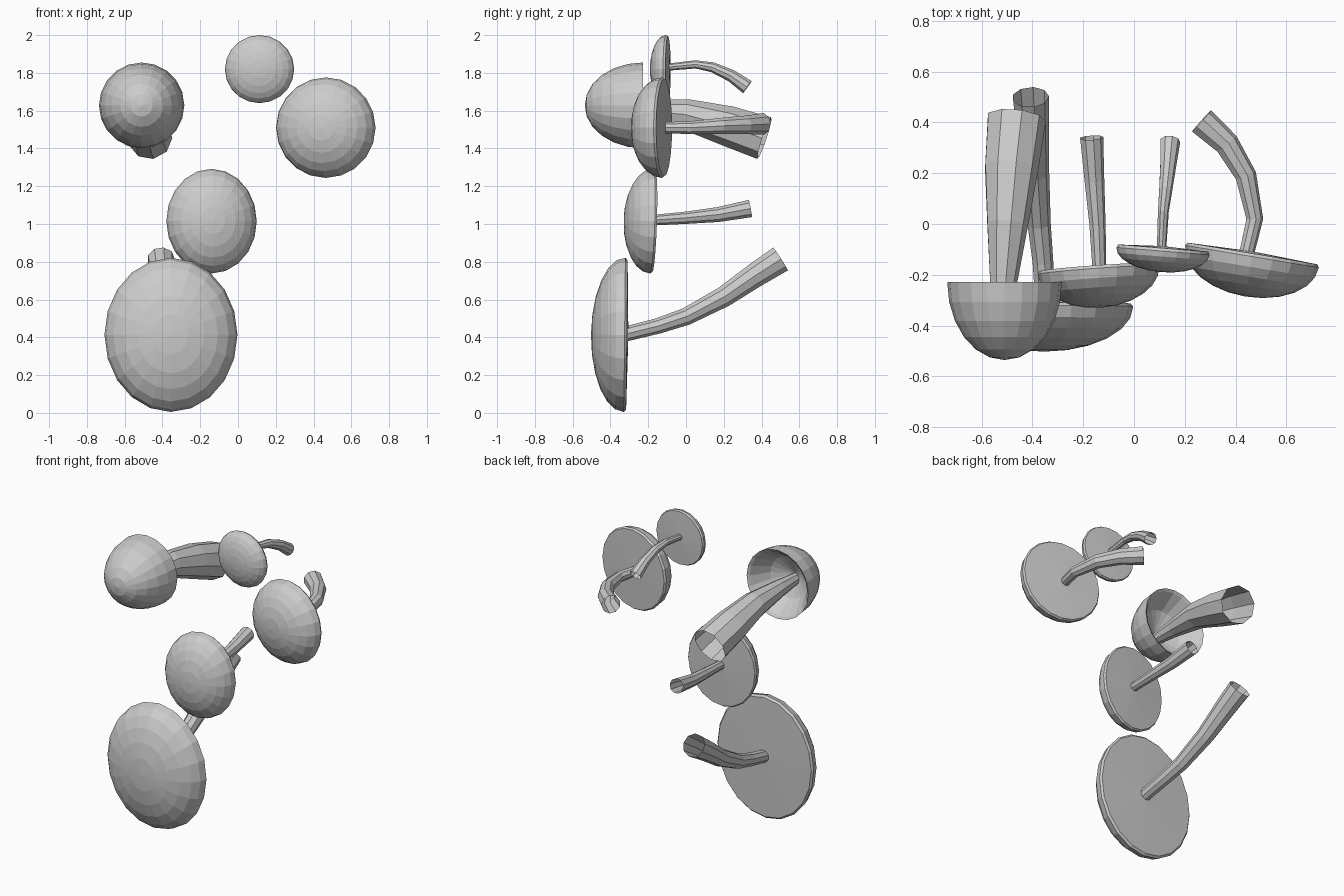
import bpy, bmesh, math
from mathutils import Vector, Matrix

if "Cube" in bpy.data.objects:
    bpy.data.objects.remove(bpy.data.objects["Cube"])


def finish(bm, name):
    bmesh.ops.recalc_face_normals(bm, faces=bm.faces[:])
    mesh = bpy.data.meshes.new(name)
    bm.to_mesh(mesh)
    bm.free()
    obj = bpy.data.objects.new(name, mesh)
    bpy.context.collection.objects.link(obj)
    return obj


def skin(bm, rings):
    n = len(rings[0])
    for a, b in zip(rings, rings[1:]):
        for i in range(n):
            j = (i + 1) % n
            bm.faces.new((a[i], a[j], b[j], b[i]))


def make_cap(name, center, rx, rz, depth, under, tilt_z=0.0, tilt_x=0.0, sides=20):
    """Dome bulging toward -y; 'under' lists (radius, y) of the gill side, last is the hub."""
    bm = bmesh.new()
    steps = 6
    profile = [(math.sin(math.pi / 2 * k / steps), -depth * math.cos(math.pi / 2 * k / steps))
               for k in range(1, steps + 1)]
    profile += under[:-1]
    rings = []
    for r, y in profile:
        rings.append([bm.verts.new((rx * r * math.cos(2 * math.pi * i / sides), y,
                                    rz * r * math.sin(2 * math.pi * i / sides)))
                      for i in range(sides)])
    skin(bm, rings)
    front = bm.verts.new((0, -depth, 0))
    hub = bm.verts.new((0, under[-1][1], 0))
    for i in range(sides):
        j = (i + 1) % sides
        bm.faces.new((front, rings[0][i], rings[0][j]))
        bm.faces.new((hub, rings[-1][i], rings[-1][j]))
    obj = finish(bm, name)
    obj.matrix_world = (Matrix.Translation(center) @ Matrix.Rotation(tilt_z, 4, 'Z')
                        @ Matrix.Rotation(tilt_x, 4, 'X'))


def make_stem(name, path, sides=9):
    """Open tube through (x, y, z, radius) points."""
    bm = bmesh.new()
    pts = [Vector(p[:3]) for p in path]
    rings = []
    for k, p in enumerate(pts):
        t = (pts[min(k + 1, len(pts) - 1)] - pts[max(k - 1, 0)]).normalized()
        u = t.cross(Vector((0, 0, 1))).normalized()
        v = u.cross(t)
        rings.append([bm.verts.new(p + path[k][3] * (math.cos(a) * u + math.sin(a) * v))
                      for a in (2 * math.pi * i / sides for i in range(sides))])
    skin(bm, rings)
    finish(bm, name)


flat = [(0.97, 0.012), (0, 0.02)]
bowl = [(0.93, -0.01), (0.6, -0.12), (0, -0.19)]

# Large low mushroom
make_cap("large_cap", (-0.355, -0.325, 0.413), 0.352, 0.408, 0.178, flat, 0, -0.01)
make_stem("large_stem", [(-0.35, -0.33, 0.415, 0.040), (-0.36, -0.15, 0.46, 0.042),
                         (-0.375, 0.0, 0.51, 0.047), (-0.39, 0.2, 0.615, 0.056),
                         (-0.40, 0.36, 0.725, 0.065), (-0.408, 0.50, 0.815, 0.073)])

# Middle mushroom
make_cap("middle_cap", (-0.14, -0.182, 1.015), 0.24, 0.277, 0.148, flat, 0.07, -0.03)
make_stem("middle_stem", [(-0.137, -0.18, 1.02, 0.028), (-0.145, 0.0, 1.033, 0.033),
                          (-0.157, 0.17, 1.05, 0.040), (-0.168, 0.34, 1.082, 0.047)])

# Round hollow mushroom with a thick stem
make_cap("round_cap", (-0.51, -0.228, 1.628), 0.226, 0.227, 0.308, bowl)
make_stem("round_stem", [(-0.515, -0.42, 1.60, 0.035), (-0.515, -0.23, 1.60, 0.055),
                         (-0.50, 0.0, 1.58, 0.083), (-0.485, 0.22, 1.52, 0.108),
                         (-0.465, 0.415, 1.455, 0.118)])

# Right mushroom with a sideways bend
make_cap("right_cap", (0.465, -0.128, 1.51), 0.267, 0.266, 0.16, flat, -0.165)
make_stem("right_stem", [(0.44, -0.13, 1.51, 0.030), (0.475, 0.02, 1.51, 0.034),
                         (0.44, 0.19, 1.52, 0.043), (0.365, 0.315, 1.525, 0.050),
                         (0.265, 0.405, 1.53, 0.058)])

# Small top mushroom with a drooping stem
make_cap("small_cap", (0.114, -0.107, 1.82), 0.184, 0.18, 0.083, flat, -0.08)
make_stem("small_stem", [(0.108, -0.10, 1.83, 0.019), (0.115, 0.05, 1.845, 0.022),
                         (0.125, 0.14, 1.83, 0.027), (0.135, 0.24, 1.785, 0.033),
                         (0.142, 0.325, 1.725, 0.040)])
